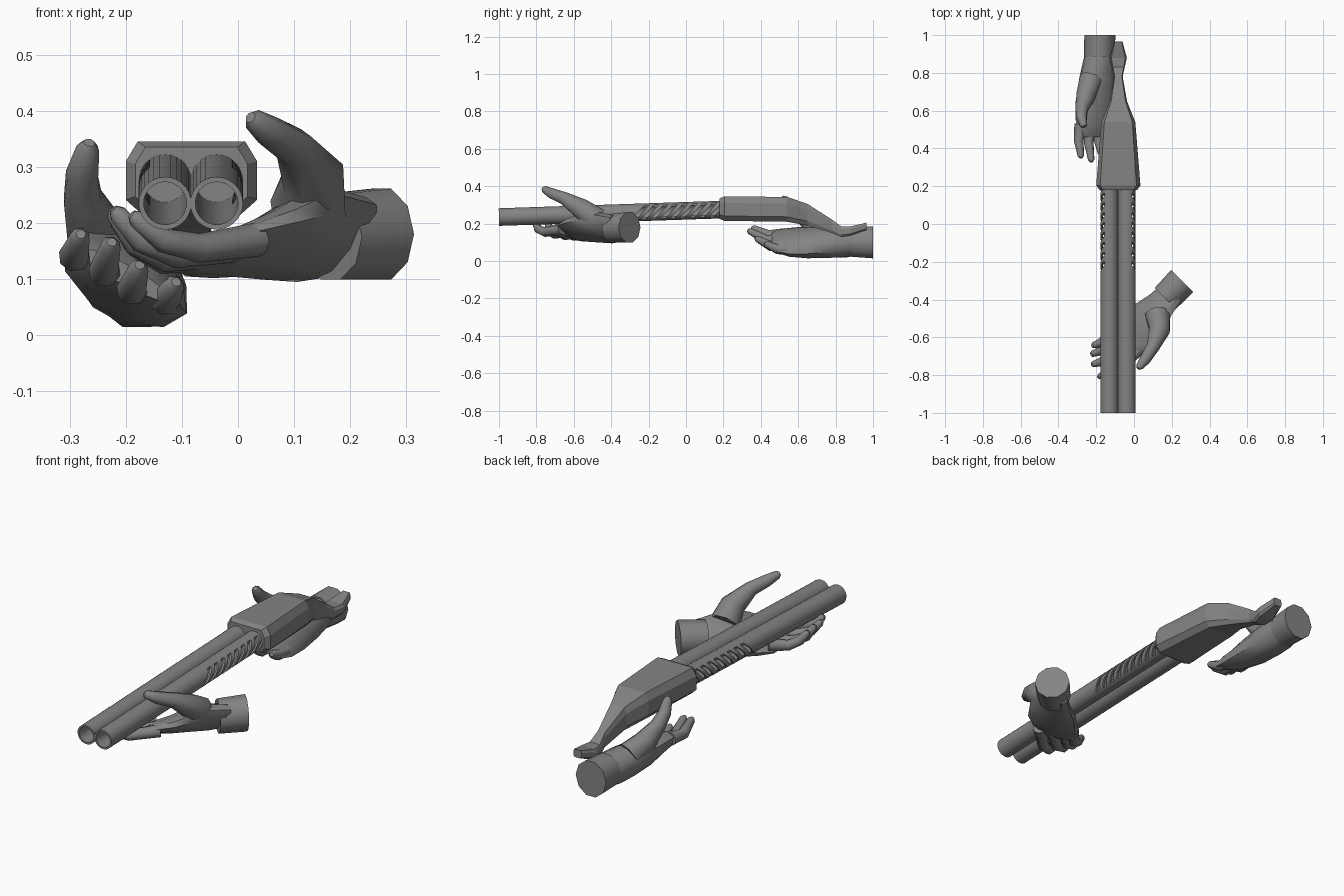
import bpy, bmesh, math
from mathutils import Vector as V, Matrix

if "Cube" in bpy.data.objects:
    bpy.data.objects.remove(bpy.data.objects["Cube"])

grey = bpy.data.materials.new("gunmetal_grey")
grey.diffuse_color = (0.23, 0.23, 0.23, 1)
grey.use_nodes = True
grey.node_tree.nodes["Principled BSDF"].inputs["Base Color"].default_value = grey.diffuse_color


def skin(name, rings, smooth=None):
    """Bridge rings of points into a closed, capped shell."""
    bm = bmesh.new()
    rows = [[bm.verts.new(p) for p in r] for r in rings]
    n = len(rows[0])
    for a, b in zip(rows, rows[1:]):
        for i in range(n):
            j = (i + 1) % n
            bm.faces.new((a[i], a[j], b[j], b[i]))
    bm.faces.new(rows[0])
    bm.faces.new(rows[-1])
    bmesh.ops.recalc_face_normals(bm, faces=bm.faces)
    me = bpy.data.meshes.new(name)
    bm.to_mesh(me)
    bm.free()
    ob = bpy.data.objects.new(name, me)
    bpy.context.collection.objects.link(ob)
    me.materials.append(grey)
    if smooth:
        soften(ob, smooth)
    return ob


def soften(ob, angle):
    bpy.ops.object.select_all(action='DESELECT')
    ob.select_set(True)
    bpy.context.view_layer.objects.active = ob
    bpy.ops.object.shade_smooth_by_angle(angle=math.radians(angle))


def oval(c, u, v, n=10):
    return [V(c) + u * math.cos(2 * math.pi * i / n) + v * math.sin(2 * math.pi * i / n)
            for i in range(n)]


def digit(name, pts, radii):
    """Finger or thumb: a tapered tube with a rounded tip."""
    pts = [V(p) for p in pts]
    end = (pts[-1] - pts[-2]).normalized()
    pts[-1:] = [pts[-1] - end * radii[-1] * 0.7, pts[-1]]
    radii = list(radii) + [radii[-1] * 0.5]
    rings = []
    for i, p in enumerate(pts):
        d = (pts[min(i + 1, len(pts) - 1)] - pts[max(i - 1, 0)]).normalized()
        u = d.cross(V((0.3, 0.2, 1))).normalized()
        rings.append(oval(p, u * radii[i], d.cross(u) * radii[i], 8))
    return skin(name, rings, 50)


def slab(name, secs, wide, thick):
    """Palm or cuff: oval sections (centre, half width, half thickness)."""
    wide, thick = V(wide).normalized(), V(thick).normalized()
    return skin(name, [oval(c, wide * w, thick * t) for c, w, t in secs], 45)


# Twin barrels: hollow tubes rising slightly to the rear, slanted vents outside
FRONT, REAR, RO, RI = V((0, -1, 0.235)), V((0, 0.25, 0.277)), 0.047, 0.038
axis = (REAR - FRONT).normalized()
up = V((1, 0, 0)).cross(axis)
for side, x in (("left", -0.13), ("right", -0.038)):
    out = -1 if side == "left" else 1
    off, ux = V((x, 0, 0)), V((1, 0, 0))
    prof = [(FRONT, RI), (FRONT, RO), (REAR, RO)]
    rings = [oval(p + off, ux * r, up * r, 28) for p, r in
             [(FRONT + axis * 1.2, RI)] + prof]
    barrel = skin(side + "_barrel", rings)
    # Vent cutter: a row of slanted blocks
    bm = bmesh.new()
    for k in range(9):
        y = -0.245 + k * 0.052
        z = FRONT.z + (y + 1) * axis.z / axis.y
        m = (Matrix.Translation((x + out * 0.05, y, z))
             @ Matrix.Rotation(math.radians(48), 4, 'X')
             @ Matrix.Diagonal((0.046, 0.12, 0.018, 1)))
        bmesh.ops.create_cube(bm, size=1, matrix=m)
    me = bpy.data.meshes.new("vent_cutter")
    bm.to_mesh(me)
    bm.free()
    cutter = bpy.data.objects.new(side + "_vent_cutter", me)
    bpy.context.collection.objects.link(cutter)
    cut = barrel.modifiers.new("vents", 'BOOLEAN')
    cut.operation, cut.solver, cut.object = 'DIFFERENCE', 'EXACT', cutter
    bpy.context.view_layer.objects.active = barrel
    bpy.ops.object.modifier_apply(modifier="vents")
    bpy.data.objects.remove(cutter)
    soften(barrel, 35)


# Receiver and stock: chamfered sections (y, half width, top, bottom)
def block(y, hw, top, bot, cx=-0.083):
    h = top - bot
    half = [(0.82, top), (1, top - 0.27 * h), (1, bot + 0.2 * h), (0.75, bot)]
    return ([V((cx + hw * k, y, z)) for k, z in half]
            + [V((cx - hw * k, y, z)) for k, z in reversed(half)])


skin("receiver_and_stock", [block(*s) for s in (
    (0.18, 0.10, 0.335, 0.225), (0.205, 0.117, 0.345, 0.215),
    (0.54, 0.09, 0.343, 0.21), (0.65, 0.046, 0.305, 0.19),
    (0.78, 0.023, 0.222, 0.15), (0.83, 0.034, 0.185, 0.128),
    (0.88, 0.045, 0.185, 0.135), (0.965, 0.022, 0.205, 0.165))])

# Supporting hand under the barrels
W, T = (0.67, -0.67, 0.32), (0.22, -0.22, 0.95)
slab("front_cuff", [((0.255, -0.302, 0.18), 0.083, 0.085),
                    ((0.165, -0.395, 0.175), 0.079, 0.08)], (1, -1, 0), (0, 0, 1))
slab("front_palm", [((0.20, -0.36, 0.175), 0.07, 0.07),
                    ((0.14, -0.43, 0.178), 0.084, 0.083),
                    ((0.085, -0.50, 0.178), 0.115, 0.075),
                    ((0.03, -0.565, 0.163), 0.125, 0.052),
                    ((-0.03, -0.615, 0.152), 0.11, 0.034),
                    ((-0.06, -0.635, 0.15), 0.085, 0.018)], W, T)
digit("front_thumb", [(0.125, -0.48, 0.22), (0.135, -0.56, 0.28),
                      (0.10, -0.65, 0.335), (0.06, -0.715, 0.36),
                      (0.022, -0.765, 0.388)], (0.07, 0.058, 0.036, 0.03, 0.021))
front = {"index": ((0.035, -0.66, 0.17), (-0.07, -0.755, 0.155), (-0.135, -0.79, 0.17), (-0.19, -0.81, 0.215)),
         "middle": ((-0.01, -0.625, 0.16), (-0.11, -0.705, 0.145), (-0.175, -0.73, 0.17), (-0.222, -0.745, 0.225)),
         "ring": ((-0.05, -0.58, 0.15), (-0.13, -0.65, 0.138), (-0.185, -0.675, 0.165), (-0.225, -0.69, 0.225)),
         "little": ((-0.07, -0.54, 0.145), (-0.135, -0.605, 0.135), (-0.18, -0.63, 0.16), (-0.22, -0.645, 0.21))}
for n, p in front.items():
    digit("front_" + n + "_finger", p, (0.031, 0.026, 0.023, 0.017))

# Rear hand beside the stock
W, T = (0.87, 0, -0.49), (0.49, 0, 0.87)
slab("rear_cuff", [((-0.18, 1.0, 0.1), 0.083, 0.09),
                   ((-0.186, 0.885, 0.102), 0.079, 0.083)], (1, 0, 0), (0, 0, 1))
slab("rear_palm", [((-0.185, 0.93, 0.10), 0.068, 0.07),
                   ((-0.188, 0.86, 0.10), 0.083, 0.082),
                   ((-0.193, 0.77, 0.10), 0.105, 0.08),
                   ((-0.20, 0.65, 0.10), 0.125, 0.07),
                   ((-0.20, 0.55, 0.10), 0.125, 0.053),
                   ((-0.20, 0.49, 0.105), 0.112, 0.035),
                   ((-0.20, 0.46, 0.107), 0.09, 0.018)], W, T)
digit("rear_thumb", [(-0.225, 0.77, 0.14), (-0.255, 0.68, 0.185),
                     (-0.277, 0.61, 0.245), (-0.278, 0.565, 0.285),
                     (-0.265, 0.515, 0.343)], (0.065, 0.054, 0.036, 0.03, 0.021))
rear = {"index": ((-0.285, 0.53, 0.145), (-0.293, 0.44, 0.14), (-0.28, 0.35, 0.18)),
        "middle": ((-0.232, 0.53, 0.12), (-0.24, 0.43, 0.112), (-0.225, 0.33, 0.166)),
        "ring": ((-0.18, 0.53, 0.09), (-0.19, 0.45, 0.08), (-0.175, 0.37, 0.125)),
        "little": ((-0.125, 0.55, 0.065), (-0.13, 0.49, 0.062), (-0.11, 0.42, 0.095))}
for n, p in rear.items():
    digit("rear_" + n + "_finger", p, (0.032, 0.027, 0.018))
